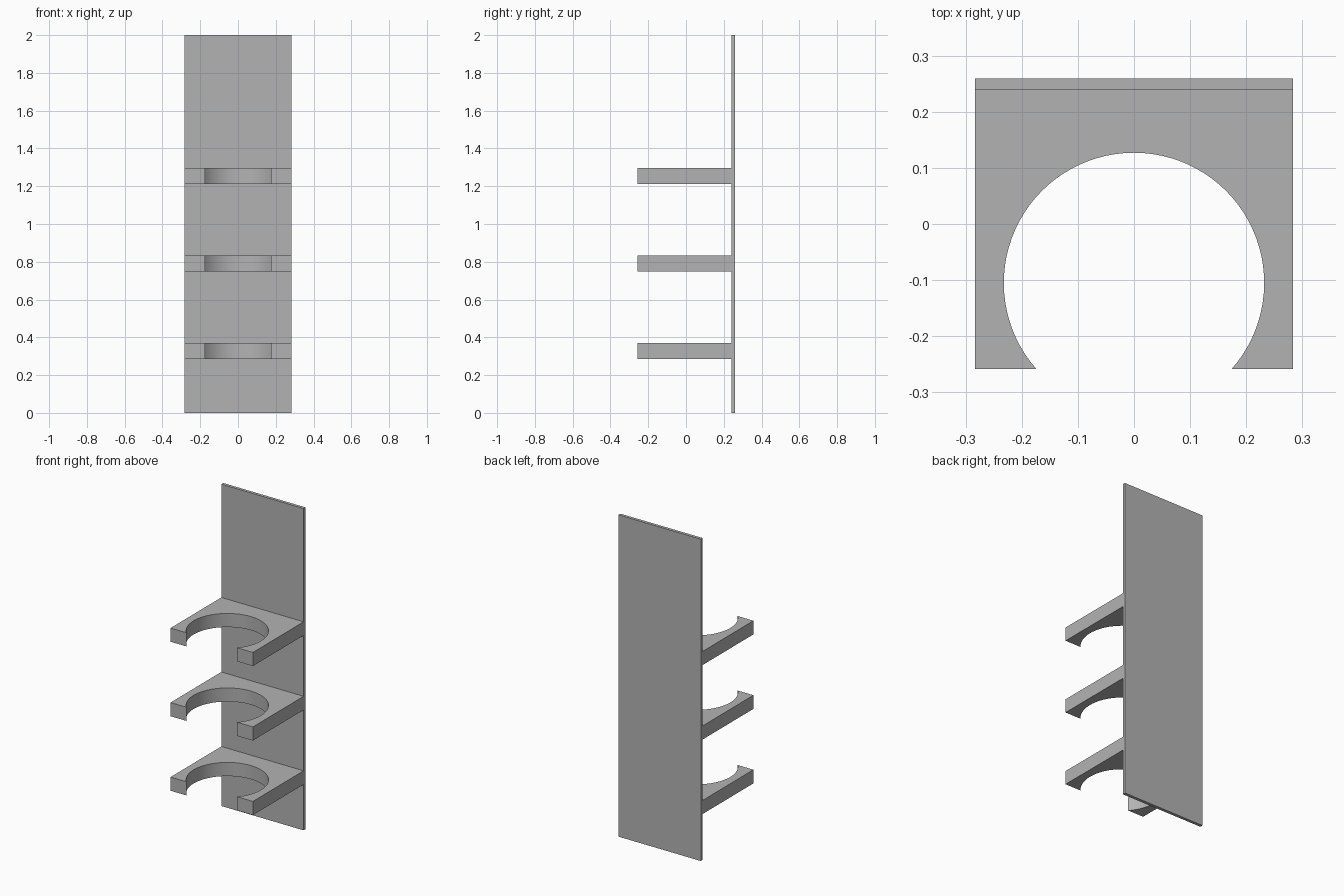
import bpy, bmesh, math

if "Cube" in bpy.data.objects:
    bpy.data.objects.remove(bpy.data.objects["Cube"])

HALF_W = 0.283
FRONT, PLATE_FRONT, BACK = -0.258, 0.24, 0.259
HOLE_Y, HOLE_R = -0.105, 0.232
SHELF_H = 0.085

grey = bpy.data.materials.new("plain grey")
grey.use_nodes = True
colour = (0.45, 0.45, 0.45, 1)
grey.diffuse_color = colour
grey.node_tree.nodes["Principled BSDF"].inputs["Base Color"].default_value = colour


def extrude_profile(name, outline, z, height):
    """Extrude a closed outline in the ground plane upwards."""
    bm = bmesh.new()
    base = bm.faces.new([bm.verts.new((x, y, z)) for x, y in outline])
    top = bmesh.ops.extrude_face_region(bm, geom=[base])["geom"]
    bmesh.ops.translate(bm, vec=(0, 0, height),
                        verts=[v for v in top if isinstance(v, bmesh.types.BMVert)])
    bmesh.ops.recalc_face_normals(bm, faces=bm.faces)
    mesh = bpy.data.meshes.new(name)
    bm.to_mesh(mesh)
    bm.free()
    mesh.materials.append(grey)
    obj = bpy.data.objects.new(name, mesh)
    bpy.context.collection.objects.link(obj)
    bpy.ops.object.select_all(action="DESELECT")
    obj.select_set(True)
    bpy.context.view_layer.objects.active = obj
    bpy.ops.object.shade_smooth_by_angle(angle=math.radians(30))
    return obj


# Thin upright back plate
extrude_profile("back_plate", [(-HALF_W, PLATE_FRONT), (HALF_W, PLATE_FRONT),
                               (HALF_W, BACK), (-HALF_W, BACK)], 0, 2)

# Shelf outline: a rectangle with a round opening through its front edge
start = math.asin((FRONT - HOLE_Y) / HOLE_R)
sweep = math.pi - 2 * start
steps = 64
arc = [(HOLE_R * math.cos(start + sweep * i / steps),
        HOLE_Y + HOLE_R * math.sin(start + sweep * i / steps))
       for i in range(steps + 1)]
outline = arc + [(-HALF_W, FRONT), (-HALF_W, PLATE_FRONT),
                 (HALF_W, PLATE_FRONT), (HALF_W, FRONT)]

# Three identical holder shelves
for label, z in (("lower", 0.285), ("middle", 0.748), ("upper", 1.211)):
    extrude_profile(label + "_holder_shelf", outline, z, SHELF_H)
